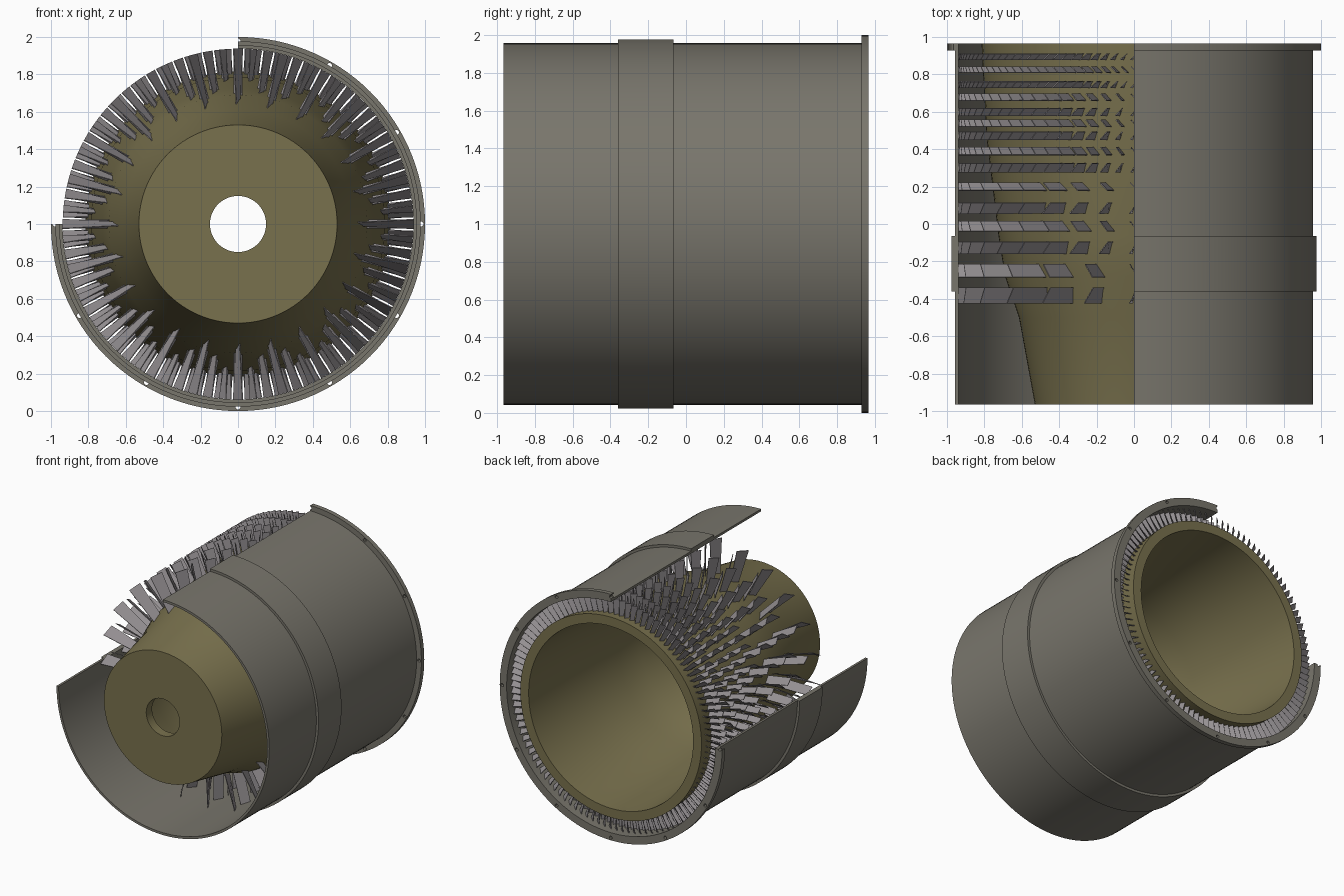
import bpy, bmesh, math
from mathutils import Vector

if "Cube" in bpy.data.objects:
    bpy.data.objects.remove(bpy.data.objects["Cube"])

AXIS_Z = 1.0


def material(name, rgb):
    m = bpy.data.materials.new(name)
    m.diffuse_color = (*rgb, 1)
    m.use_nodes = True
    m.node_tree.nodes["Principled BSDF"].inputs["Base Color"].default_value = m.diffuse_color
    return m


CASE = material("casing_grey", (0.19, 0.18, 0.15))
OLIVE = material("drum_olive", (0.19, 0.165, 0.075))
STEEL = material("blade_steel", (0.30, 0.28, 0.29))


def finish(bm, name, mat):
    bmesh.ops.recalc_face_normals(bm, faces=bm.faces)
    me = bpy.data.meshes.new(name)
    bm.to_mesh(me)
    bm.free()
    me.materials.append(mat)
    ob = bpy.data.objects.new(name, me)
    bpy.context.collection.objects.link(ob)
    return ob


def select(ob):
    bpy.ops.object.select_all(action='DESELECT')
    ob.select_set(True)
    bpy.context.view_layer.objects.active = ob


def lathe(name, profile, mat, start, sweep, steps):
    """Turn a closed (radius, y) profile about the engine axis; cap partial turns."""
    bm = bmesh.new()
    full = sweep == 360
    rings = []
    for i in range(steps if full else steps + 1):
        a = math.radians(start + sweep * i / steps)
        rings.append([bm.verts.new((r * math.cos(a), y, AXIS_Z + r * math.sin(a)))
                      for r, y in profile])
    n = len(profile)
    for i in range(steps):
        p, q = rings[i], rings[(i + 1) % len(rings)]
        for j in range(n):
            k = (j + 1) % n
            bm.faces.new((p[j], p[k], q[k], q[j]))
    if not full:
        bm.faces.new(rings[0])
        bm.faces.new(rings[-1])
    return finish(bm, name, mat)


def smooth(ob, deg):
    select(ob)
    bpy.ops.object.shade_smooth_by_angle(angle=math.radians(deg))


# Outer casing with raised band and rear flange, one upper quarter cut away
casing = lathe("casing", [
    (0.938, -0.965), (0.957, -0.965), (0.957, -0.36), (0.977, -0.36), (0.977, -0.065),
    (0.957, -0.065), (0.957, 0.928), (1.0, 0.928), (1.0, 0.965), (0.938, 0.965)],
    CASE, 180, 270, 90)

# Bolt holes around the flange
bm = bmesh.new()
for i in range(12):
    a = math.radians(30 * i)
    made = bmesh.ops.create_cone(bm, cap_ends=True, segments=12,
                                 radius1=0.013, radius2=0.013, depth=0.1)["verts"]
    for v in made:
        x, y, z = v.co
        v.co = (x + 0.979 * math.cos(a), 0.947 + z, AXIS_Z + y + 0.979 * math.sin(a))
cutter = finish(bm, "bolt_hole_cutter", CASE)
cutter.hide_render = True
mod = casing.modifiers.new("bolt_holes", 'BOOLEAN')
mod.operation = 'DIFFERENCE'
mod.solver = 'EXACT'
mod.object = cutter
select(casing)
bpy.ops.object.modifier_apply(modifier=mod.name)
bpy.data.objects.remove(cutter)
smooth(casing, 30)

# Hollow rotor drum with front disc and centre hole
HUB = [(0.53, -0.965), (0.615, -0.5), (0.69, -0.28), (0.725, -0.06),
       (0.755, 0.19), (0.787, 0.45), (0.812, 0.9), (0.815, 0.965)]
inner = [(r - 0.075, y) for r, y in reversed(HUB[1:])]
drum = lathe("rotor_drum", [(0.15, -0.965)] + HUB + inner
             + [(0.467, -0.89), (0.15, -0.89)], OLIVE, 0, 360, 96)
smooth(drum, 30)


def hub_radius(y):
    for (r0, y0), (r1, y1) in zip(HUB, HUB[1:]):
        if y <= y1:
            return r0 + (r1 - r0) * (y - y0) / (y1 - y0)
    return HUB[-1][0]


def blade_row(name, y, chord, count, lean, root_w, tip_w, phase):
    """Ring of thin twisted plates running from the drum to the casing."""
    bm = bmesh.new()
    r_root, r_tip = hub_radius(y) - 0.03, 0.937
    for i in range(count):
        a = math.radians(90 + phase) + 2 * math.pi * i / count
        radial = Vector((math.cos(a), 0, math.sin(a)))
        tang = Vector((math.sin(a), 0, -math.cos(a)))
        loops = []
        for r, w in ((r_root, root_w), (r_tip, tip_w)):
            along = tang * (lean * w / 2) + Vector((0, chord / 2, 0))
            thick = along.cross(radial).normalized() * 0.0025
            mid = radial * r + Vector((0, y, AXIS_Z))
            loops.append([bm.verts.new(mid + s * along + t * thick)
                          for s, t in ((-1, -1), (1, -1), (1, 1), (-1, 1))])
        p, q = loops
        bm.faces.new(p)
        bm.faces.new(q)
        for j in range(4):
            k = (j + 1) % 4
            bm.faces.new((p[j], p[k], q[k], q[j]))
    return finish(bm, name, STEEL)


# Alternating stator and rotor rows: (y, chord, blade count)
ROWS = [(-0.382, 0.085, 24), (-0.25, 0.07, 24), (-0.127, 0.065, 36), (-0.012, 0.055, 36),
        (0.085, 0.058, 36), (0.2, 0.042, 36), (0.3, 0.048, 72), (0.39, 0.042, 72),
        (0.472, 0.042, 72), (0.538, 0.038, 72), (0.598, 0.04, 72), (0.678, 0.036, 72),
        (0.745, 0.034, 108), (0.825, 0.032, 108), (0.895, 0.032, 108)]
for n, (y, chord, count) in enumerate(ROWS):
    scale = 1.0 if count < 72 else 0.75
    if n % 2 == 0:
        blade_row(f"stator_row_{n // 2 + 1}", y, chord, count, 1,
                  0.018 * scale, 0.05 * scale, 0)
    else:
        blade_row(f"rotor_row_{n // 2 + 1}", y, chord, count, -1,
                  0.045 * scale, 0.04 * scale, 0)
